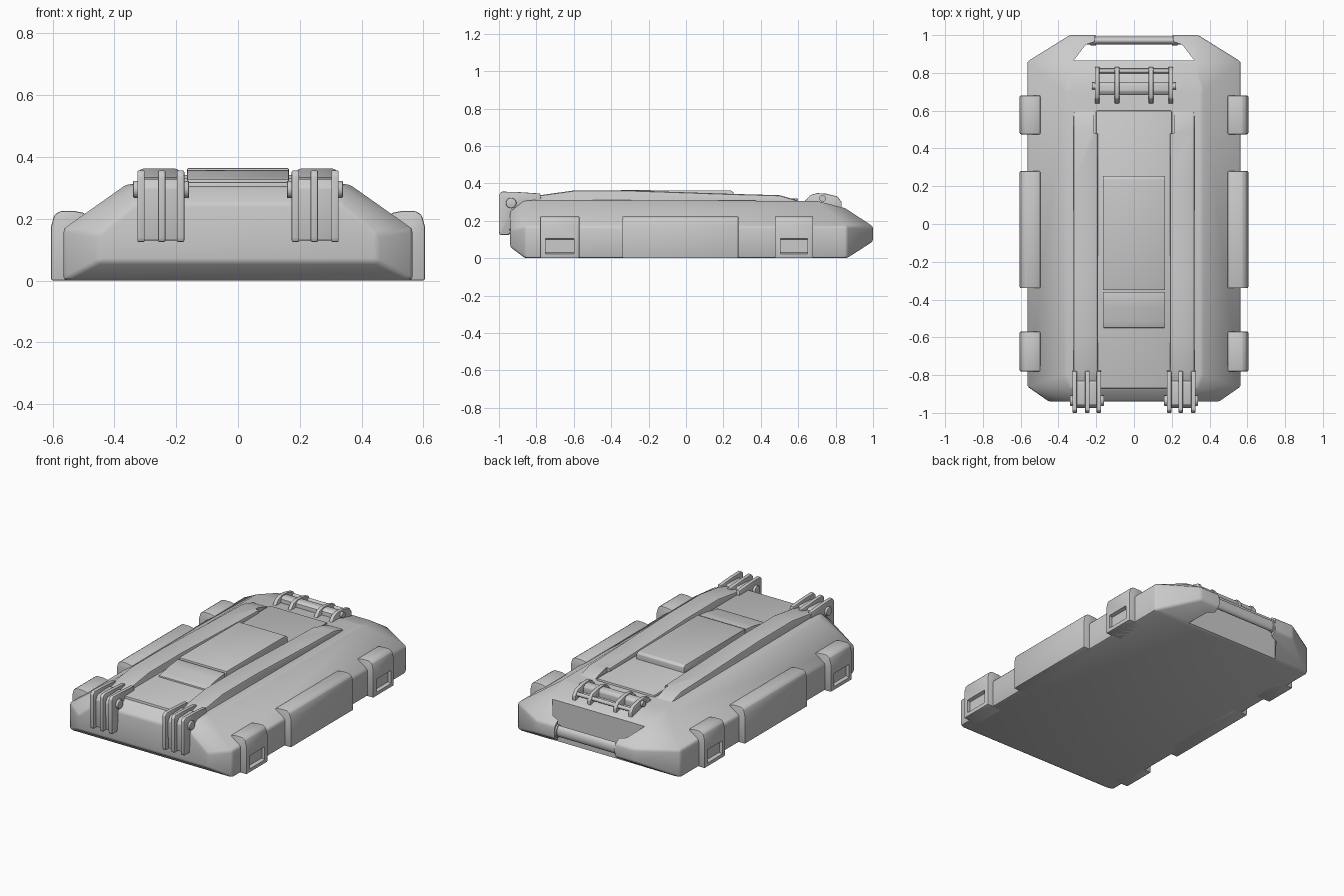
import bpy, bmesh, math
from mathutils import Vector

if "Cube" in bpy.data.objects:
    bpy.data.objects.remove(bpy.data.objects["Cube"])

cutters = []


def finish(bm, name, bevel=0.0, segs=2):
    bmesh.ops.recalc_face_normals(bm, faces=bm.faces[:])
    me = bpy.data.meshes.new(name)
    bm.to_mesh(me)
    bm.free()
    ob = bpy.data.objects.new(name, me)
    bpy.context.collection.objects.link(ob)
    if bevel:
        m = ob.modifiers.new("bevel", 'BEVEL')
        m.width, m.segments = bevel, segs
        m.limit_method, m.angle_limit = 'ANGLE', math.radians(25)
    return ob


def prism(name, pts, axis, a, b, bevel=0.0):
    """Extrude a 2D outline along an axis: x -> (y,z), y -> (x,z), z -> (x,y)."""
    i = "xyz".index(axis)
    bm = bmesh.new()

    def vert(p, h):
        c = list(p)
        c.insert(i, h)
        return bm.verts.new(c)
    f = bm.faces.new([vert(p, a) for p in pts])
    r = bmesh.ops.extrude_face_region(bm, geom=[f])
    d = Vector((0, 0, 0))
    d[i] = b - a
    bmesh.ops.translate(bm, vec=d, verts=[v for v in r['geom'] if isinstance(v, bmesh.types.BMVert)])
    return finish(bm, name, bevel)


def box(name, x0, x1, y0, y1, z0, z1, bevel=0.0):
    return prism(name, [(x0, y0), (x1, y0), (x1, y1), (x0, y1)], 'z', z0, z1, bevel)


def rod(name, x0, x1, y, z, r, rz=None, n=24, bevel=0.0):
    ring = [(y + r * math.cos(t * math.tau / n), z + (rz or r) * math.sin(t * math.tau / n)) for t in range(n)]
    return prism(name, ring, 'x', x0, x1, bevel)


def cut(ob, cutter):
    cutter.hide_render = True
    cutters.append(cutter)
    m = ob.modifiers.new("cut", 'BOOLEAN')
    m.operation, m.object, m.solver = 'DIFFERENCE', cutter, 'EXACT'


# Main shell: convex faceted hull
half = [(.565, -.86, 0), (.565, .86, 0), (.565, -.86, .168), (.565, .86, .17),
        (.36, -.80, .312), (.36, .70, .306), (.33, -.87, .306), (.32, .85, .268),
        (.45, -.94, .06), (.45, -.94, .15), (.33, -.94, .25),
        (.34, 1.0, .09), (.34, 1.0, .17)]
bm = bmesh.new()
for x, y, z in half:
    bm.verts.new((x, y, z))
    bm.verts.new((-x, y, z))
bmesh.ops.convex_hull(bm, input=bm.verts[:])
bmesh.ops.dissolve_limit(bm, angle_limit=math.radians(2), verts=bm.verts[:], edges=bm.edges[:])
shell = finish(bm, "case_shell", .012)

# Opening behind the carry handle
cut(shell, prism("handle_cutter", [(-.32, .865), (.32, .865), (.255, .95), (.21, .965), (.21, 1.1),
                                   (-.21, 1.1), (-.21, .965), (-.255, .95)], 'z', -.1, .5))
rod("handle_bar", -.25, .25, .971, .13, .021, .034)
for s in (-1, 1):
    rod("handle_collar", s * .2, s * .23, .972, .13, .027, .04)

# Lid panel and raised label plate with ramped front
box("lid_panel", -.2, .2, -.87, .6, .27, .319, .006)
prism("label_plate", [(-.35, .29), (.255, .29), (.255, .352), (.24, .362), (-.35, .364)], 'x', -.165, .165, .004)
prism("label_ramp", [(-.55, .29), (-.36, .29), (-.36, .359), (-.44, .35), (-.51, .335), (-.55, .328)],
      'x', -.165, .165, .004)

# Parts mirrored left and right
rib_side = [(-.86, .26), (-.86, .315), (-.78, .337), (-.6, .362), (-.28, .362), (.24, .344),
            (.5, .337), (.6, .308), (.6, .26)]
latch_side = [(-.945, .125), (-.995, .125), (-1.0, .14), (-1.0, .34), (-.985, .356), (-.9, .354),
              (-.78, .346), (-.77, .29), (-.9, .27), (-.93, .25)]
base_side = [(-.92, .13), (-.972, .13), (-.975, .3), (-.955, .328), (-.84, .334), (-.8, .28), (-.9, .26)]
bumper = [(.5, 0), (.605, 0), (.605, .175), (.595, .212), (.575, .225), (.53, .225), (.495, .218)]

for s, side in ((1, "right"), (-1, "left")):
    # Long rib on the lid
    rib = prism("lid_rib_" + side, rib_side, 'x', s * .19, s * .32, .012)
    cut(rib, box("rib_cutter", s * .17, s * .213, .48, .7, .2, .5))

    # Front latch: core, three fins and hinge pin
    prism("latch_core_" + side, base_side, 'x', s * .18, s * .318, .004)
    for x in (.174, .235, .302):
        prism("latch_fin_" + side, latch_side, 'x', s * x, s * (x + .024), .004)
    rod("latch_pin_" + side, s * .158, s * .34, -.935, .295, .028, bevel=.005)

    # Side bumpers
    for name, y0, y1 in (("front", -.78, -.57), ("middle", -.34, .28), ("rear", .475, .68)):
        b = prism("bumper_%s_%s" % (name, side), [(s * x, z) for x, z in bumper], 'y', y0, y1, .006)
        if name != "middle":
            pocket = [(s * .585, .03), (s * .65, .01), (s * .65, .12), (s * .585, .1)]
            cut(b, prism("pocket_cutter", pocket, 'y', y0 + .03, y1 - .03))

# Rear lid hinge: lugs, cover plate, pin and thin bar
lug = [(.635, .27), (.635, .305), (.665, .338), (.7, .348), (.75, .345), (.81, .33), (.832, .3), (.832, .25)]
for s in (-1, 1):
    for x in (.195, .09):
        prism("hinge_lug", lug, 'x', s * x - .012, s * x + .012, .004)
prism("hinge_cover", [(.685, .27), (.685, .33), (.705, .342), (.74, .34), (.752, .325), (.752, .27)],
      'x', -.205, .205, .004)
rod("hinge_pin", -.222, .222, .73, .32, .018)
rod("hinge_bar", -.195, .195, .81, .305, .012)

# Bake modifiers, drop cutters, smooth shading
bpy.ops.object.select_all(action='DESELECT')
solid = [o for o in bpy.data.objects if o not in cutters]
for o in solid:
    o.select_set(True)
bpy.context.view_layer.objects.active = shell
bpy.ops.object.convert(target='MESH')
for c in cutters:
    bpy.data.objects.remove(c)
bpy.ops.object.shade_smooth_by_angle(angle=math.radians(30))
